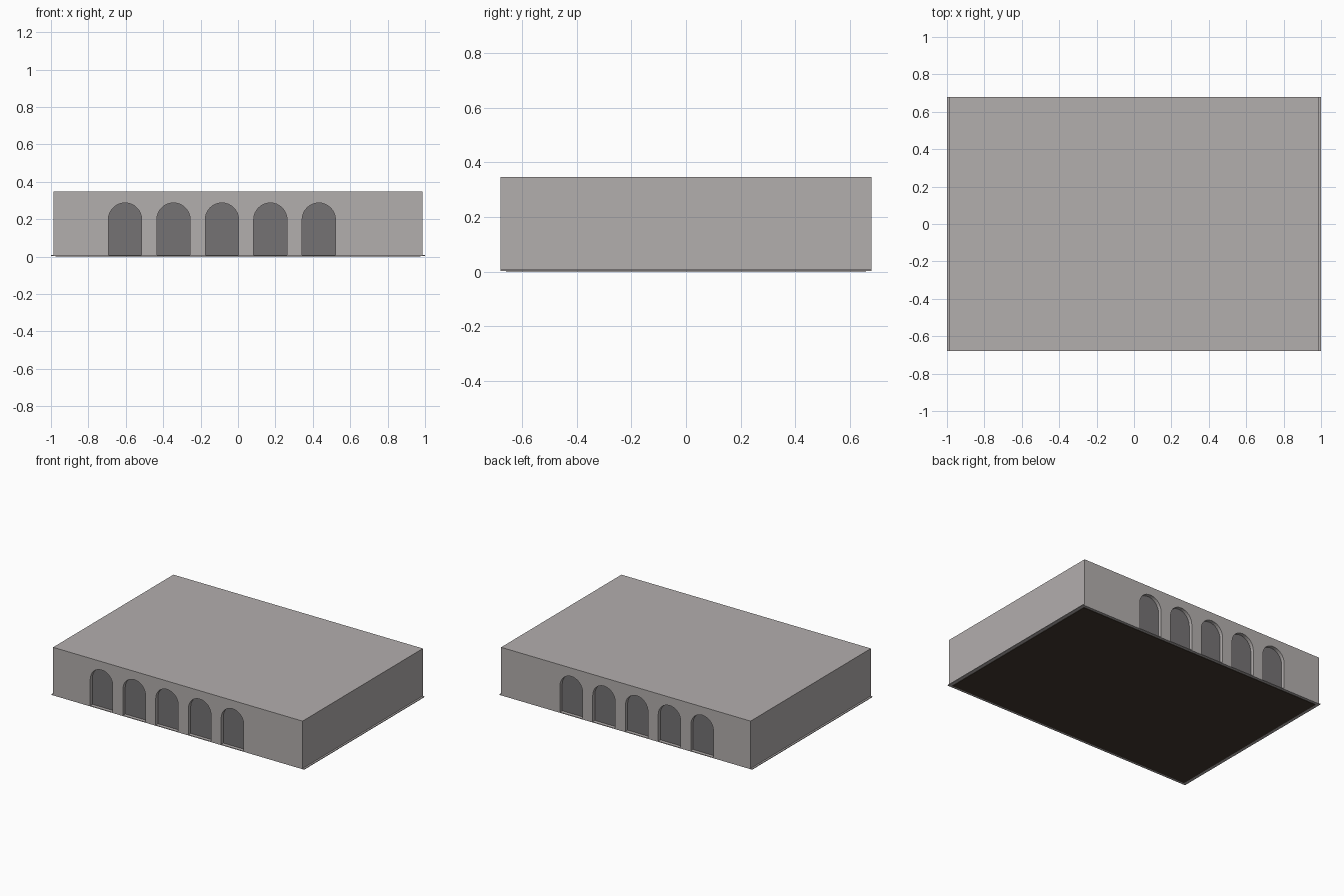
import bpy, bmesh, math

if "Cube" in bpy.data.objects:
    bpy.data.objects.remove(bpy.data.objects["Cube"])

def material(name, rgb):
    m = bpy.data.materials.new(name)
    m.diffuse_color = (*rgb, 1)
    m.use_nodes = True
    m.node_tree.nodes["Principled BSDF"].inputs["Base Color"].default_value = m.diffuse_color
    return m

STONE = material("light_stone", (0.45, 0.425, 0.42))
DARK = material("dark_grey", (0.178, 0.171, 0.174))
EARTH = material("dark_brown", (0.055, 0.04, 0.028))

def add_object(name, bm, *mats):
    bmesh.ops.recalc_face_normals(bm, faces=bm.faces)
    me = bpy.data.meshes.new(name)
    bm.to_mesh(me)
    bm.free()
    for m in mats:
        me.materials.append(m)
    ob = bpy.data.objects.new(name, me)
    bpy.context.collection.objects.link(ob)
    return ob

def box(name, sx, sy, z0, z1, *mats):
    bm = bmesh.new()
    bmesh.ops.create_cube(bm, size=1)
    for v in bm.verts:
        v.co = (v.co.x * sx, v.co.y * sy, z0 + (v.co.z + 0.5) * (z1 - z0))
    return add_object(name, bm, *mats)

HALF_Y, DEPTH = 0.68, 0.025

# arched cutters for both long sides
def arch_prism(bm, cx, y0, y1, r=0.089, spring=0.198, n=16):
    pts = [(cx + r, -0.05)]
    pts += [(cx + r * math.cos(math.pi * i / n), spring + r * math.sin(math.pi * i / n))
            for i in range(n + 1)]
    pts.append((cx - r, -0.05))
    face = bm.faces.new([bm.verts.new((x, y0, z)) for x, z in pts])
    ext = bmesh.ops.extrude_face_region(bm, geom=[face])
    for v in ext["geom"]:
        if isinstance(v, bmesh.types.BMVert):
            v.co.y = y1

bm = bmesh.new()
for i in range(5):
    cx = -0.604 + 0.259 * i
    for s in (-1, 1):
        arch_prism(bm, cx, s * (HALF_Y + 0.1), s * (HALF_Y - DEPTH))
cutter = add_object("arch_cutter", bm, STONE)
cutter.hide_render = True

# main block with arched niches
body = box("building_block", 1.974, 2 * HALF_Y, 0.008, 0.347, STONE, DARK)
mod = body.modifiers.new("niches", 'BOOLEAN')
mod.operation = 'DIFFERENCE'
mod.solver = 'EXACT'
mod.object = cutter
dg = bpy.context.evaluated_depsgraph_get()
cut = bpy.data.meshes.new_from_object(body.evaluated_get(dg))
body.modifiers.clear()
body.data = cut
bpy.data.objects.remove(cutter)

# dark back wall of every niche
cut.materials.clear()
cut.materials.append(STONE)
cut.materials.append(DARK)
for p in cut.polygons:
    inner = abs(p.normal.y) > 0.9 and abs(p.center.y) < HALF_Y - 0.5 * DEPTH
    p.material_index = 1 if inner else 0

# thin base slab and the dark underside
box("base_slab", 2.0, 2 * HALF_Y, 0.003, 0.008, STONE)
box("underside", 1.95, 1.32, 0.0, 0.003, EARTH)
